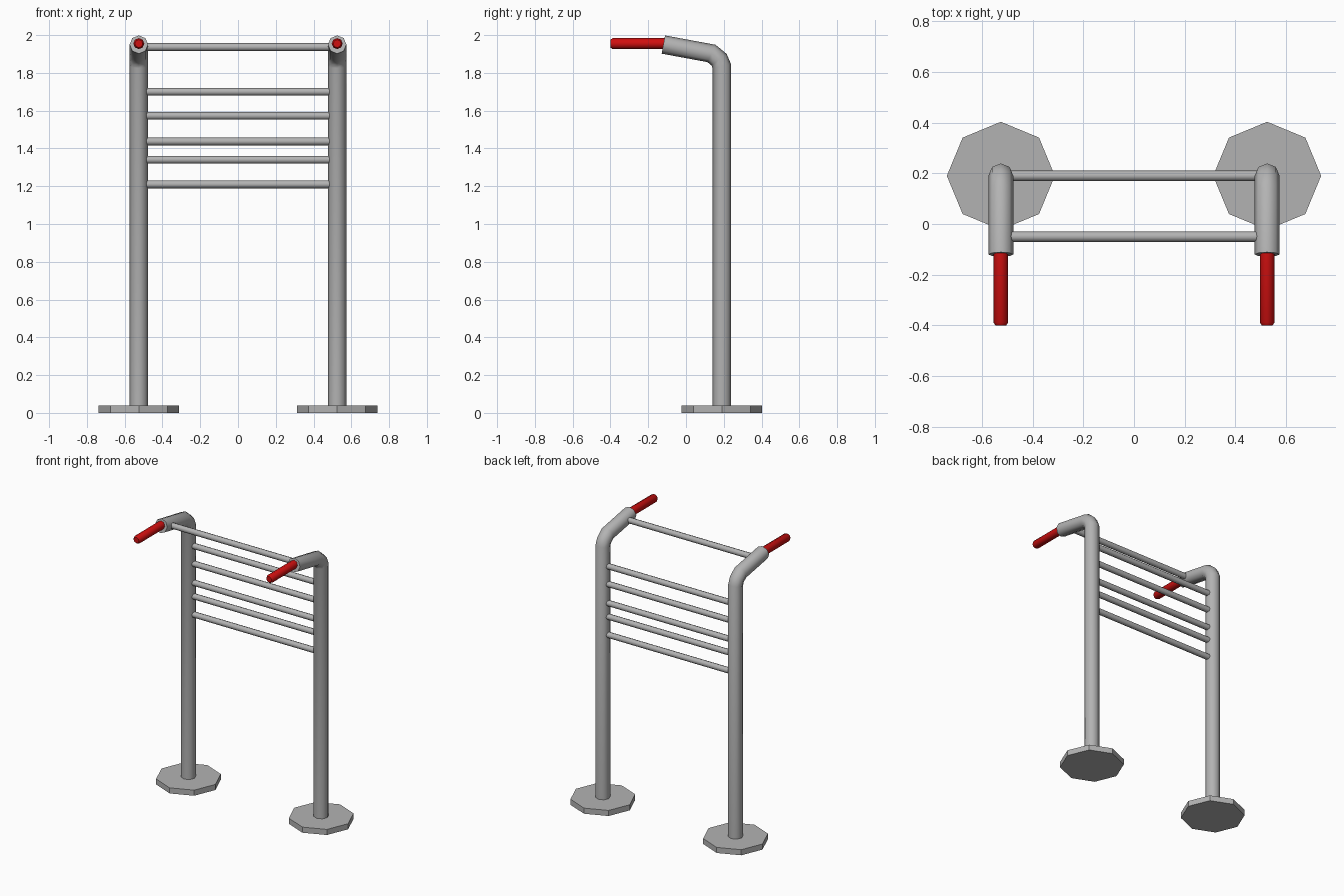
import bpy, bmesh, math
from mathutils import Vector

if "Cube" in bpy.data.objects:
    bpy.data.objects.remove(bpy.data.objects["Cube"])


def material(name, rgb):
    m = bpy.data.materials.new(name)
    m.diffuse_color = (*rgb, 1)
    m.use_nodes = True
    m.node_tree.nodes["Principled BSDF"].inputs["Base Color"].default_value = m.diffuse_color
    return m


GREY = material("grey metal", (0.45, 0.45, 0.45))
RED = material("red grip", (0.62, 0.005, 0.005))


def sweep(name, points, radii, mat, side=(1, 0, 0), sides=8, smooth=True):
    """Closed tube through points, one radius per point, mitred at bends."""
    pts = [Vector(p) for p in points]
    side = Vector(side)
    bm = bmesh.new()
    rings = []
    for i, p in enumerate(pts):
        d_in = (p - pts[i - 1]).normalized() if i else (pts[1] - p).normalized()
        d_out = (pts[i + 1] - p).normalized() if i < len(pts) - 1 else d_in
        t = (d_in + d_out).normalized()
        up = t.cross(side) / max(t.dot(d_in), 0.5)
        ring = []
        for k in range(sides):
            a = 2 * math.pi * k / sides
            ring.append(bm.verts.new(p + radii[i] * (side * math.cos(a) + up * math.sin(a))))
        rings.append(ring)
    for a, b in zip(rings, rings[1:]):
        for k in range(sides):
            n = (k + 1) % sides
            bm.faces.new((a[k], a[n], b[n], b[k]))
    bm.faces.new(rings[0])
    bm.faces.new(rings[-1])
    bmesh.ops.recalc_face_normals(bm, faces=bm.faces)
    me = bpy.data.meshes.new(name)
    bm.to_mesh(me)
    bm.free()
    me.materials.append(mat)
    ob = bpy.data.objects.new(name, me)
    bpy.context.collection.objects.link(ob)
    if smooth:
        bpy.ops.object.select_all(action='DESELECT')
        ob.select_set(True)
        bpy.context.view_layer.objects.active = ob
        bpy.ops.object.shade_smooth_by_angle(angle=math.radians(50))
    return ob


X, Y = 0.525, 0.19
for label, s in (("left", -1), ("right", 1)):
    x = s * X
    # octagonal foot plate
    sweep(label + "_foot", [(x, Y, 0), (x, Y, 0.04)], [0.213] * 2, GREY, smooth=False)
    # post bending forward into the arm
    path = [(x, Y, 0.03), (x, Y, 1.835), (x, 0.175, 1.87),
            (x, 0.135, 1.903), (x, -0.12, 1.95)]
    sweep(label + "_post", path, [0.049] * 5, GREY)
    # red hand grip with a chamfered tip
    grip = [(x, -0.09, 1.955), (x, -0.388, 1.955), (x, -0.4, 1.955)]
    sweep(label + "_grip", grip, [0.029, 0.029, 0.021], RED)

# cross bars between the posts, plus one between the arms
bars = [(Y, z) for z in (1.21, 1.34, 1.437, 1.573, 1.70)] + [(-0.05, 1.937)]
for i, (y, z) in enumerate(bars):
    sweep(f"cross_bar_{i + 1}", [(-0.49, y, z), (0.49, y, z)], [0.021] * 2, GREY, side=(0, 1, 0))
